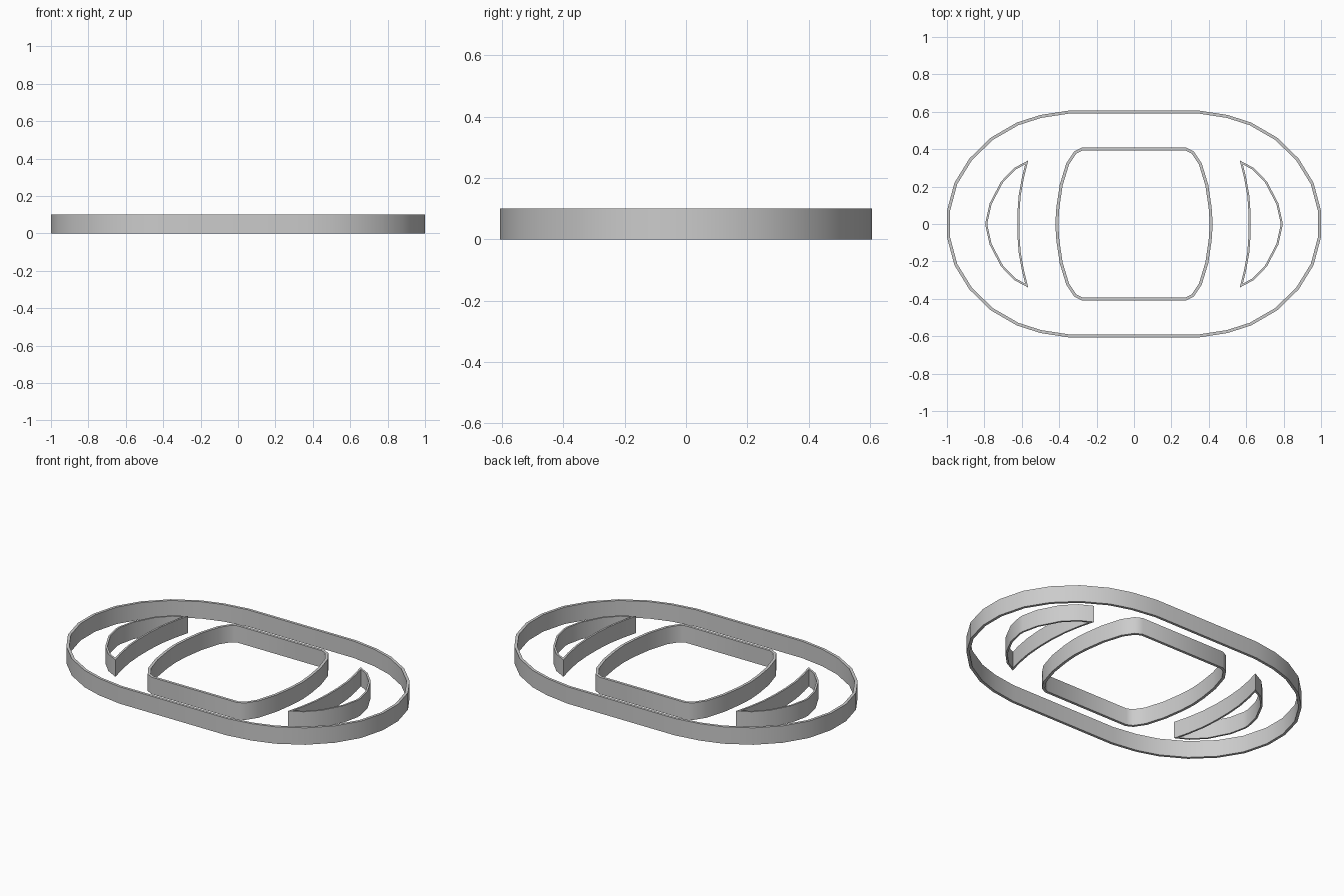
import bpy
import math
from mathutils import Vector

HEIGHT = 0.1

cube = bpy.data.objects.get("Cube")
if cube:
    bpy.data.objects.remove(cube, do_unlink=True)

grey = bpy.data.materials.new("plain grey")
grey.use_nodes = True
grey.diffuse_color = (0.6, 0.6, 0.6, 1)
grey.node_tree.nodes["Principled BSDF"].inputs["Base Color"].default_value = (0.6, 0.6, 0.6, 1)


def mirrored(quarter):
    """Clockwise loop from the quarter outline that runs from +y to +x."""
    half = quarter + [(x, -y) for x, y in reversed(quarter) if abs(y) > 1e-6]
    return half + [(-x, -y) for x, y in half]


def inset(loop, wall):
    """Offset a clockwise loop inwards with mitred corners."""
    pts = [Vector(p) for p in loop]
    result = []
    for i, p in enumerate(pts):
        a = (p - pts[i - 1]).normalized()
        b = (pts[(i + 1) % len(pts)] - p).normalized()
        na, nb = Vector((a.y, -a.x)), Vector((b.y, -b.x))
        result.append(p + (na + nb) * wall / (1 + na.dot(nb)))
    return result


def wall_ring(name, loop, wall):
    """Upright closed band following the outline."""
    n = len(loop)
    inner = inset(loop, wall)
    verts = [(p[0], p[1], z) for ring, z in
             ((loop, 0), (loop, HEIGHT), (inner, HEIGHT), (inner, 0)) for p in ring]
    faces = []
    for r in range(4):
        s = (r + 1) % 4
        for i in range(n):
            j = (i + 1) % n
            faces.append((r * n + i, s * n + i, s * n + j, r * n + j))
    mesh = bpy.data.meshes.new(name)
    mesh.from_pydata(verts, [], faces)
    mesh.materials.append(grey)
    obj = bpy.data.objects.new(name, mesh)
    bpy.context.collection.objects.link(obj)
    bpy.ops.object.select_all(action="DESELECT")
    obj.select_set(True)
    bpy.context.view_layer.objects.active = obj
    bpy.ops.object.shade_smooth_by_angle(angle=math.radians(30))


# Outer oval band
wall_ring("outer_band", mirrored([
    (0.35, 0.606), (0.5, 0.583), (0.625, 0.543), (0.765, 0.462),
    (0.88, 0.35), (0.96, 0.22), (1.0, 0.07)]), 0.016)

# Central band with bowed sides
wall_ring("centre_band", mirrored([
    (0.28, 0.408), (0.32, 0.388), (0.362, 0.325), (0.397, 0.21),
    (0.415, 0.09), (0.421, 0)]), 0.016)

# Crescent bands, one on each side
bow = [(0.565, 0.34), (0.64, 0.3), (0.71, 0.228), (0.772, 0.11), (0.793, 0.015)]
hollow = [(0.588, 0.25), (0.606, 0.15), (0.613, 0.05)]
crescent = (bow + [(x, -y) for x, y in reversed(bow)]
            + [(x, -y) for x, y in hollow] + hollow[::-1])
wall_ring("left_crescent", crescent, 0.011)
wall_ring("right_crescent", [(-x, -y) for x, y in crescent], 0.011)
